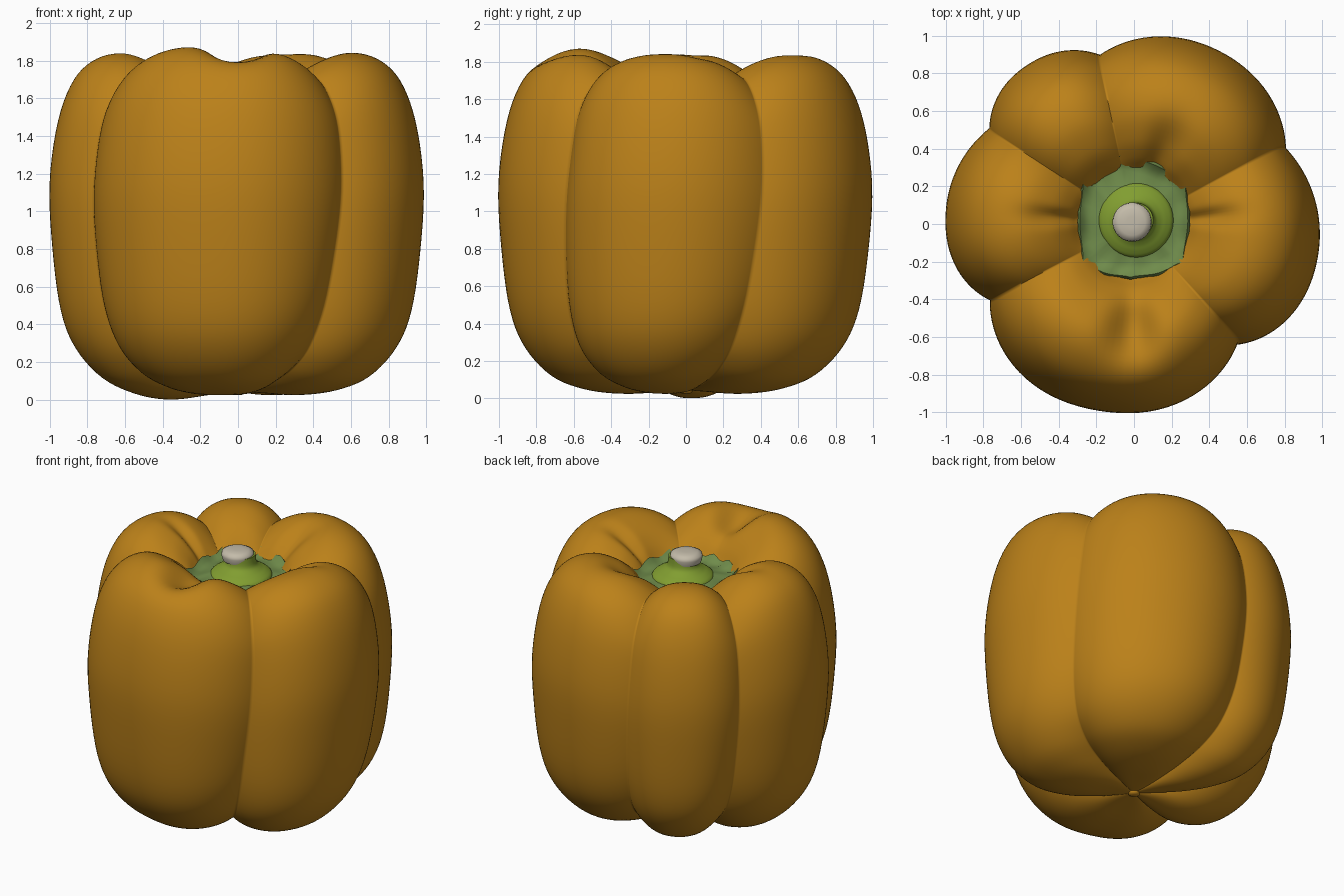
import bpy, bmesh
from math import sin, cos, pi, radians, exp

if "Cube" in bpy.data.objects:
    bpy.data.objects.remove(bpy.data.objects["Cube"])


def material(name, rgb):
    m = bpy.data.materials.new(name)
    m.diffuse_color = (*rgb, 1)
    m.use_nodes = True
    m.node_tree.nodes["Principled BSDF"].inputs["Base Color"].default_value = m.diffuse_color
    return m


def spline(points, sub):
    """Catmull-Rom resampling of a profile"""
    out = []
    n = len(points)
    for i in range(n - 1):
        p = [points[min(max(j, 0), n - 1)] for j in (i - 1, i, i + 1, i + 2)]
        for k in range(sub):
            t = k / sub
            out.append(tuple(0.5 * (2 * b + (c - a) * t + (2 * a - 5 * b + 4 * c - d) * t * t
                                    + (3 * b - a - 3 * c + d) * t ** 3) for a, b, c, d in zip(*p)))
    return out + [points[-1]]


def rings_object(name, rings, mats, cap_start=False, cap_end=False, angle=60):
    """Skin a list of closed rings"""
    bm = bmesh.new()
    rows = [[bm.verts.new(co) for co in ring] for ring in rings]
    n = len(rings[0])
    for a, b in zip(rows, rows[1:]):
        for i in range(n):
            j = (i + 1) % n
            bm.faces.new((a[i], a[j], b[j], b[i]))
    if cap_start:
        bm.faces.new(rows[0][::-1])
    if cap_end:
        bm.faces.new(rows[-1])
    bmesh.ops.remove_doubles(bm, verts=bm.verts, dist=1e-5)
    bmesh.ops.recalc_face_normals(bm, faces=bm.faces)
    me = bpy.data.meshes.new(name)
    bm.to_mesh(me)
    bm.free()
    ob = bpy.data.objects.new(name, me)
    bpy.context.collection.objects.link(ob)
    for m in mats:
        me.materials.append(m)
    bpy.ops.object.select_all(action='DESELECT')
    ob.select_set(True)
    bpy.context.view_layer.objects.active = ob
    bpy.ops.object.shade_smooth_by_angle(angle=radians(angle))
    return ob


orange = material("orange_skin", (0.50, 0.22, 0.01))
green = material("calyx_green", (0.16, 0.26, 0.07))
bright = material("stem_green", (0.22, 0.34, 0.03))
pale = material("stem_cut", (0.55, 0.5, 0.4))

# Fruit: profiles along a lobe crest and along a groove (radius fraction, z)
LOBE = spline([(.22, 1.54), (.28, 1.60), (.35, 1.70), (.45, 1.785), (.6, 1.84), (.75, 1.81), (.87, 1.70),
               (.955, 1.48), (1, 1.15), (.985, .8), (.94, .47), (.86, .27), (.72, .12),
               (.55, .05), (.35, .025), (.15, .035), (0, .045)], 5)
GROOVE = spline([(.22, 1.54), (.30, 1.58), (.38, 1.64), (.48, 1.695), (.62, 1.725), (.77, 1.69), (.89, 1.57),
                 (.96, 1.40), (1, 1.1), (.98, .8), (.92, .5), (.81, .29), (.65, .17),
                 (.46, .105), (.28, .07), (.12, .05), (0, .045)], 5)
# Grooves: angle at top, angle at bottom, radius
GROOVES = [(-48, -59, .84), (28, 17, .90), (102, 97, .915), (147, 143, .92), (208, 207, .865), (312, 301, .84)]
# Lobes: start radius, end radius, top lift, bottom lift, dent position, dent depth, dent width, dent reach
LOBES = [(.99, .99, 0, 0, .7, .05, .08, .40), (1.015, 1.03, 0, 0, .55, .06, .15, .40),
         (1.01, 1.02, -.015, 0, .5, .0, .1, .4), (1.0, 1.0, 0, -.025, .46, .045, .09, .40),
         (1.03, .985, .035, 0, .59, .13, .12, .57)]
STEPS = 44


def fruit_ring(k):
    (fl, zl), (fg, zg) = LOBE[k], GROOVE[k]
    # Grooves swirl gradually from the middle of the side to the bottom
    low = k / (len(LOBE) - 1)
    low = min(max((low - .42) / .4, 0), 1)
    low = low * low * (3 - 2 * low)
    ring = []
    for i, (r0, r1, up, down, dp, dd, dw, reach) in enumerate(LOBES):
        (a0, b0, g0), (a1, b1, g1) = GROOVES[i], GROOVES[i + 1]
        for s in range(STEPS):
            q = s / STEPS
            t = .4 * q + .6 * (1 - cos(pi * q)) / 2
            # Bulge is zero at the groove and one over the lobe
            u = min(1, min(t, 1 - t) * (a1 - a0) / min((a1 - a0) / 2, 45))
            w = 1 - (1 - u) ** 2.3
            start, end = a0 + (b0 - a0) * low, a1 + (b1 - a1) * low
            ang = radians(start + (end - start) * t)
            r = (1 - w) * fg * (g0 + (g1 - g0) * t) + w * fl * (r0 + (r1 - r0) * t)
            z = (1 - w) * zg + w * zl
            if k < 45:
                crest = exp(-((fl - .6) / .22) ** 2) * min(1, max(0, (zl - 1.2) / .4))
                z += w * up * crest
                z -= dd * exp(-((t - dp) / dw) ** 2) * exp(-((fl - reach) / .17) ** 2) \
                    * min(1, max(0, (zl - 1.54) / .1))
            else:
                z += w * down * exp(-((fl - .4) / .25) ** 2)
            ring.append((r * cos(ang), r * sin(ang), z))
    return ring


rings_object("pepper_fruit", [fruit_ring(k) for k in range(len(LOBE))], [orange], angle=80)

# Calyx: uneven six-sided collar with raised, wavy rim
CORNERS = [(.285, .23), (-.07, .38), (-.28, .24), (-.28, -.21), (-.02, -.295), (.27, -.21)]
CX, CY = -.01, .02


def calyx_ring(f, z, wave):
    ring = []
    for i, (x0, y0) in enumerate(CORNERS):
        x1, y1 = CORNERS[(i + 1) % 6]
        for s in range(10):
            t = s / 10
            # Straight edges swell outward a little between corners
            swell = f * (1 + .07 * sin(pi * t) ** 2)
            x, y = x0 + (x1 - x0) * t - CX, y0 + (y1 - y0) * t - CY
            ring.append((CX + x * swell, CY + y * swell, z + wave * cos(4 * pi * t)))
    return ring


rings_object("calyx", [calyx_ring(*p) for p in
                       [(.8, 1.54, 0), (.97, 1.58, .012), (1.0, 1.625, .016), (.96, 1.645, .016),
                        (.88, 1.62, .01), (.75, 1.61, 0), (.5, 1.63, 0), (.3, 1.65, 0)]],
             [green], cap_start=True, cap_end=True, angle=45)


def circle(r, z, cx, cy, n=40):
    return [(cx + r * cos(2 * pi * i / n), cy + r * sin(2 * pi * i / n), z) for i in range(n)]


# Stem: swollen base narrowing to a short neck
BASE = spline([(.205, 1.58), (.195, 1.625), (.165, 1.65), (.13, 1.67), (.10, 1.70), (.092, 1.76)], 4)
rings_object("stem", [circle(r, z, .01, CY) for r, z in BASE], [bright], cap_start=True, cap_end=True)

# Cut end of the stem
rings_object("stem_cut_end", [circle(r, z, -.01, .01) for r, z in
                              [(.094, 1.72), (.104, 1.755), (.10, 1.775), (.07, 1.79), (.03, 1.793)]],
             [pale], cap_start=True, cap_end=True)

# Blossom scar under the fruit
rings_object("blossom_scar", [circle(r, z, 0, 0, 16) for r, z in
                              [(.035, .07), (.035, .035), (.02, .025)]],
             [orange], cap_start=True, cap_end=True)
